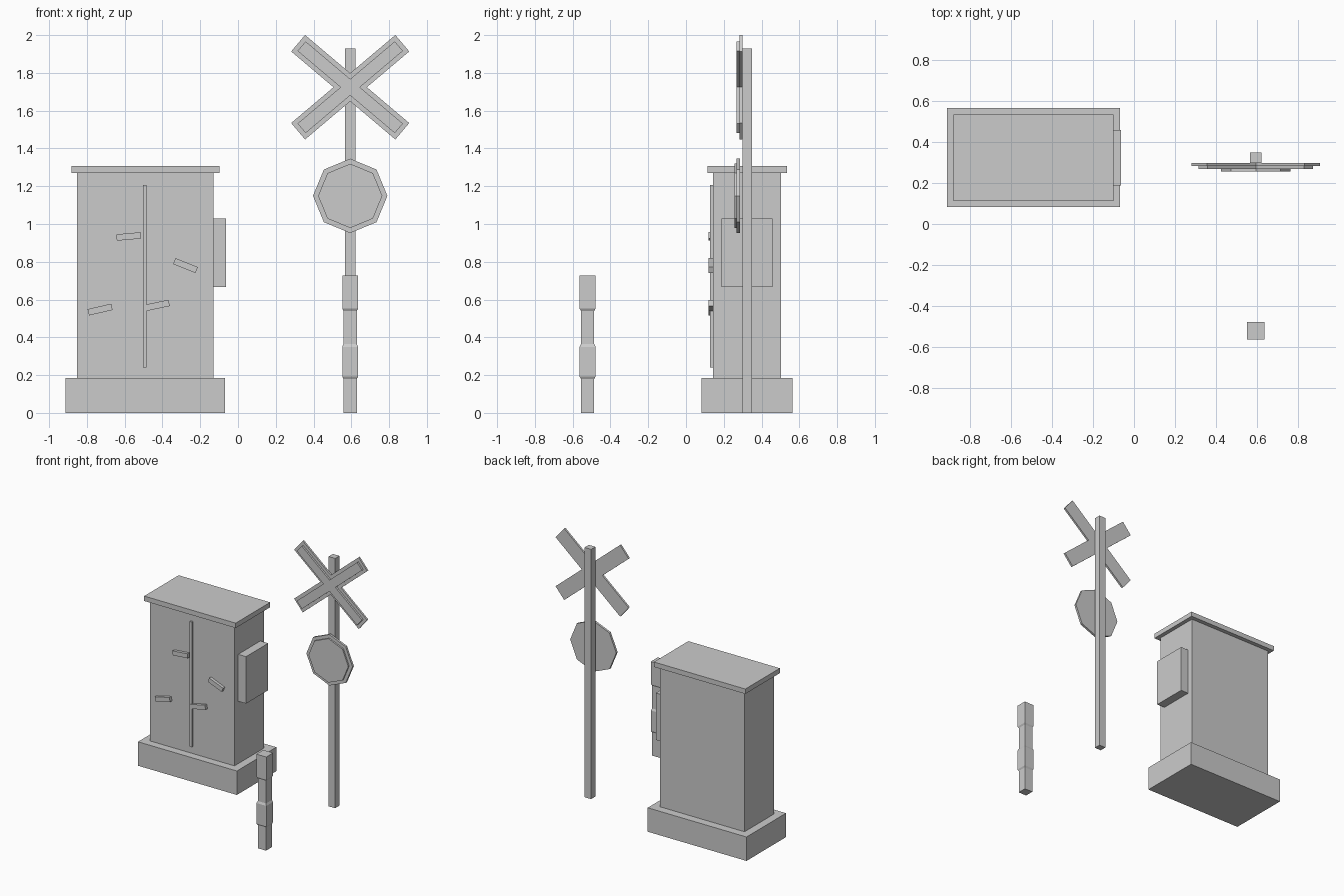
import bpy, bmesh
from math import sin, cos, pi, radians
from mathutils import Matrix

cube = bpy.data.objects.get("Cube")
if cube:
    bpy.data.objects.remove(cube, do_unlink=True)

grey = bpy.data.materials.new("light_grey")
grey.use_nodes = True
colour = (0.6, 0.6, 0.6, 1)
grey.diffuse_color = colour
grey.node_tree.nodes["Principled BSDF"].inputs["Base Color"].default_value = colour


def finish(name, bm):
    bmesh.ops.recalc_face_normals(bm, faces=bm.faces)
    mesh = bpy.data.meshes.new(name)
    bm.to_mesh(mesh)
    bm.free()
    mesh.materials.append(grey)
    obj = bpy.data.objects.new(name, mesh)
    bpy.context.collection.objects.link(obj)
    return obj


def box(name, x, y, z, tilt=0):
    """Box from (min, max) pairs, tilted in the front plane."""
    size = [b - a for a, b in (x, y, z)]
    centre = [(a + b) / 2 for a, b in (x, y, z)]
    bm = bmesh.new()
    bmesh.ops.create_cube(bm, size=1)
    bm.transform(Matrix.Translation(centre)
                 @ Matrix.Rotation(radians(-tilt), 4, 'Y')
                 @ Matrix.Diagonal((*size, 1)))
    return finish(name, bm)


def plate(name, outline, y0, y1):
    """Upright plate: an (x, z) outline extruded in depth."""
    bm = bmesh.new()
    face = bm.faces.new([bm.verts.new((x, y0, z)) for x, z in outline])
    top = bmesh.ops.extrude_face_region(bm, geom=[face])["geom"]
    verts = [v for v in top if isinstance(v, bmesh.types.BMVert)]
    bmesh.ops.translate(bm, verts=verts, vec=(0, y1 - y0, 0))
    return finish(name, bm)


def cross(cx, cz, length, width, angle):
    """Outline of two crossed bars; length and width are halves."""
    c, s = cos(angle), sin(angle)
    a = (length * c + width * s, length * s - width * c)
    b = (length * c - width * s, length * s + width * c)
    pts = [(width / s, 0), a, b, (0, width / c)]
    pts += [(-x, z) for x, z in (b, a)] + [(-width / s, 0)]
    pts += [(-x, -z) for x, z in (a, b)] + [(0, -width / c)]
    pts += [(x, -z) for x, z in (b, a)]
    return [(cx + x, cz + z) for x, z in pts]


def octagon(cx, cz, r):
    return [(cx + r * cos(i * pi / 4), cz + r * sin(i * pi / 4)) for i in range(8)]


# Equipment cabinet
box("cabinet_base", (-0.913, -0.068), (0.083, 0.565), (0, 0.185))
box("cabinet_body", (-0.852, -0.13), (0.143, 0.502), (0.185, 1.27))
box("cabinet_roof", (-0.881, -0.099), (0.113, 0.534), (1.27, 1.308))
box("side_box", (-0.13, -0.063), (0.188, 0.459), (0.667, 1.03))
box("door_strip", (-0.502, -0.484), (0.127, 0.143), (0.24, 1.207))

# Door handles, each at its own tilt
for i, (x, z, tilt) in enumerate([(-0.579, 0.934, 5), (-0.278, 0.78, -22),
                                  (-0.73, 0.547, 13), (-0.427, 0.569, 12)]):
    box(f"door_handle_{i + 1}", (x - 0.064, x + 0.064), (0.12, 0.145),
        (z - 0.017, z + 0.017), tilt)

# Crossing sign: pole, crossed boards and octagonal board
SX = 0.594
box("sign_pole", (SX - 0.028, SX + 0.028), (0.298, 0.35), (0, 1.93))
plate("crossed_boards", cross(SX, 1.724, 0.361, 0.057, radians(40.2)), 0.283, 0.298)
plate("crossed_boards_face", cross(SX, 1.724, 0.337, 0.033, radians(40.2)), 0.268, 0.283)
plate("octagon_board", octagon(SX, 1.149, 0.197), 0.268, 0.285)
plate("octagon_board_face", octagon(SX, 1.149, 0.17), 0.256, 0.268)

# Short marker post: square section with two thicker bands
bm = bmesh.new()
rings = []
for z, h in [(0, 0.035), (0.18, 0.035), (0.192, 0.042), (0.35, 0.042), (0.365, 0.035),
             (0.54, 0.035), (0.552, 0.042), (0.728, 0.042)]:
    rings.append([bm.verts.new((SX + sx * h, -0.521 + sy * h, z))
                  for sx, sy in ((-1, -1), (1, -1), (1, 1), (-1, 1))])
for low, high in zip(rings, rings[1:]):
    for i in range(4):
        j = (i + 1) % 4
        bm.faces.new((low[i], low[j], high[j], high[i]))
bm.faces.new(rings[0])
bm.faces.new(rings[-1])
finish("marker_post", bm)
